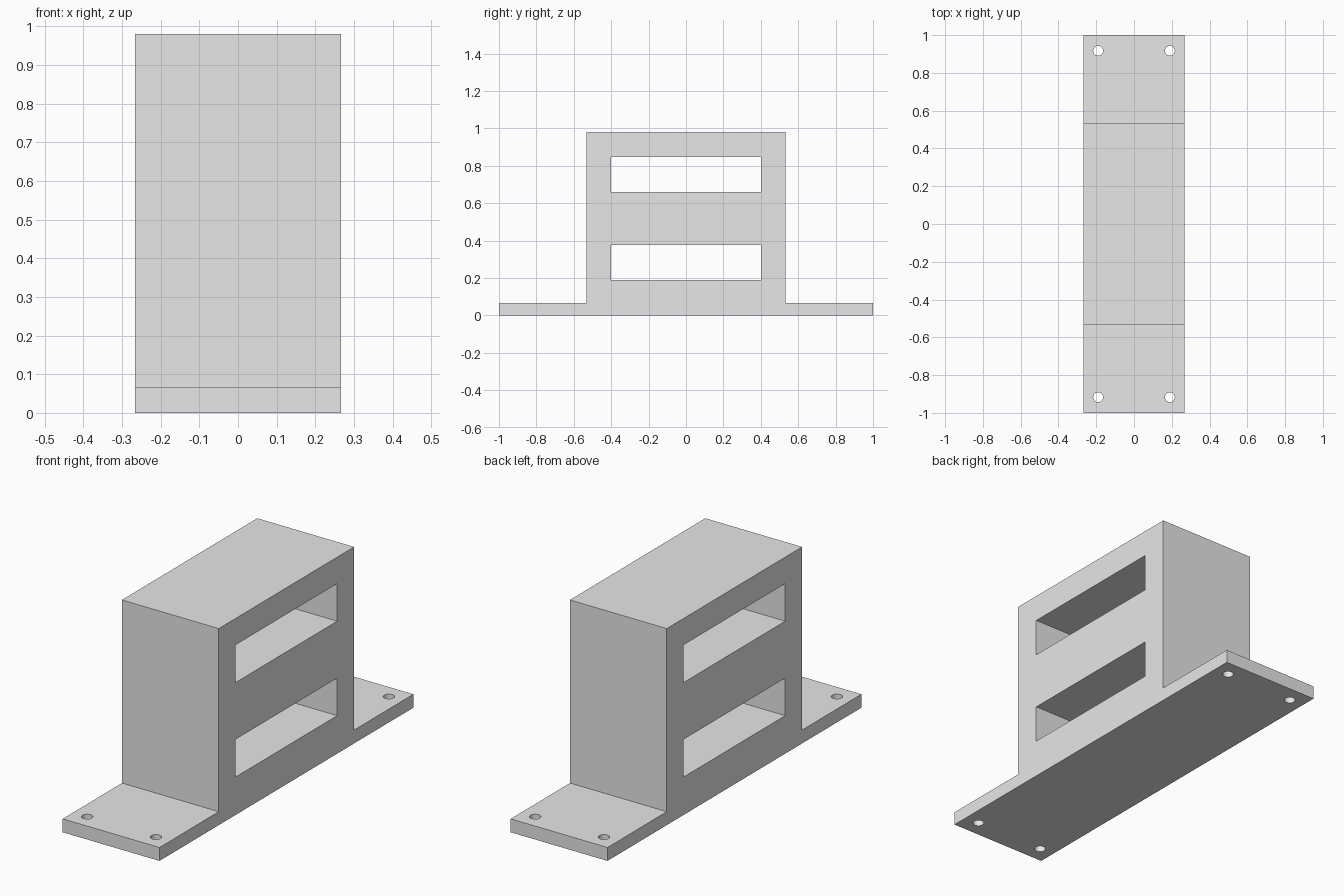
import bpy
import bmesh
import math
from mathutils import Matrix, Vector

cube = bpy.data.objects.get("Cube")
if cube:
    bpy.data.objects.remove(cube, do_unlink=True)

HALF_W, BLOCK_Y, HEIGHT, FLANGE = 0.267, 0.533, 0.98, 0.067
SLOT_Y, SLOT_H = 0.4, 0.187
HOLE_X, HOLE_Y, HOLE_R = 0.19, 0.917, 0.026

grey = bpy.data.materials.new("light grey")
grey.use_nodes = True
grey.diffuse_color = (0.8, 0.8, 0.8, 1)
grey.node_tree.nodes["Principled BSDF"].inputs["Base Color"].default_value = (0.8, 0.8, 0.8, 1)


def make_object(name, bm):
    bmesh.ops.recalc_face_normals(bm, faces=bm.faces)
    mesh = bpy.data.meshes.new(name)
    bm.to_mesh(mesh)
    bm.free()
    mesh.materials.append(grey)
    obj = bpy.data.objects.new(name, mesh)
    bpy.context.collection.objects.link(obj)
    return obj


# Bracket body: hat-shaped side profile extruded across the width
half = [(1, 0), (1, FLANGE), (BLOCK_Y, FLANGE), (BLOCK_Y, HEIGHT)]
profile = half + [(-y, z) for y, z in reversed(half)]
bm = bmesh.new()
face = bm.faces.new([bm.verts.new((-HALF_W, y, z)) for y, z in profile])
side = bmesh.ops.extrude_face_region(bm, geom=[face])["geom"]
bmesh.ops.translate(bm, vec=(2 * HALF_W, 0, 0),
                    verts=[v for v in side if isinstance(v, bmesh.types.BMVert)])
bracket = make_object("bracket_body", bm)

# Cutters: two slots through the block, four screw holes in the flanges
bm = bmesh.new()
for z in (0.283, 0.754):
    bmesh.ops.create_cube(bm, size=1, matrix=Matrix.Translation((0, 0, z))
                          @ Matrix.Diagonal(Vector((1, 2 * SLOT_Y, SLOT_H, 1))))
for x in (-HOLE_X, HOLE_X):
    for y in (-HOLE_Y, HOLE_Y):
        bmesh.ops.create_cone(bm, cap_ends=True, segments=32, radius1=HOLE_R,
                              radius2=HOLE_R, depth=0.3,
                              matrix=Matrix.Translation((x, y, FLANGE / 2)))
cutter = make_object("slot_and_hole_cutter", bm)
cutter.hide_render = True

bpy.ops.object.select_all(action="DESELECT")
bpy.context.view_layer.objects.active = bracket
bracket.select_set(True)
cut = bracket.modifiers.new("openings", "BOOLEAN")
cut.operation = "DIFFERENCE"
cut.solver = "EXACT"
cut.object = cutter
bpy.ops.object.modifier_apply(modifier=cut.name)
bpy.data.objects.remove(cutter, do_unlink=True)

# Round hole walls stay smooth, all other edges sharp
bpy.ops.object.shade_smooth_by_angle(angle=math.radians(30))
